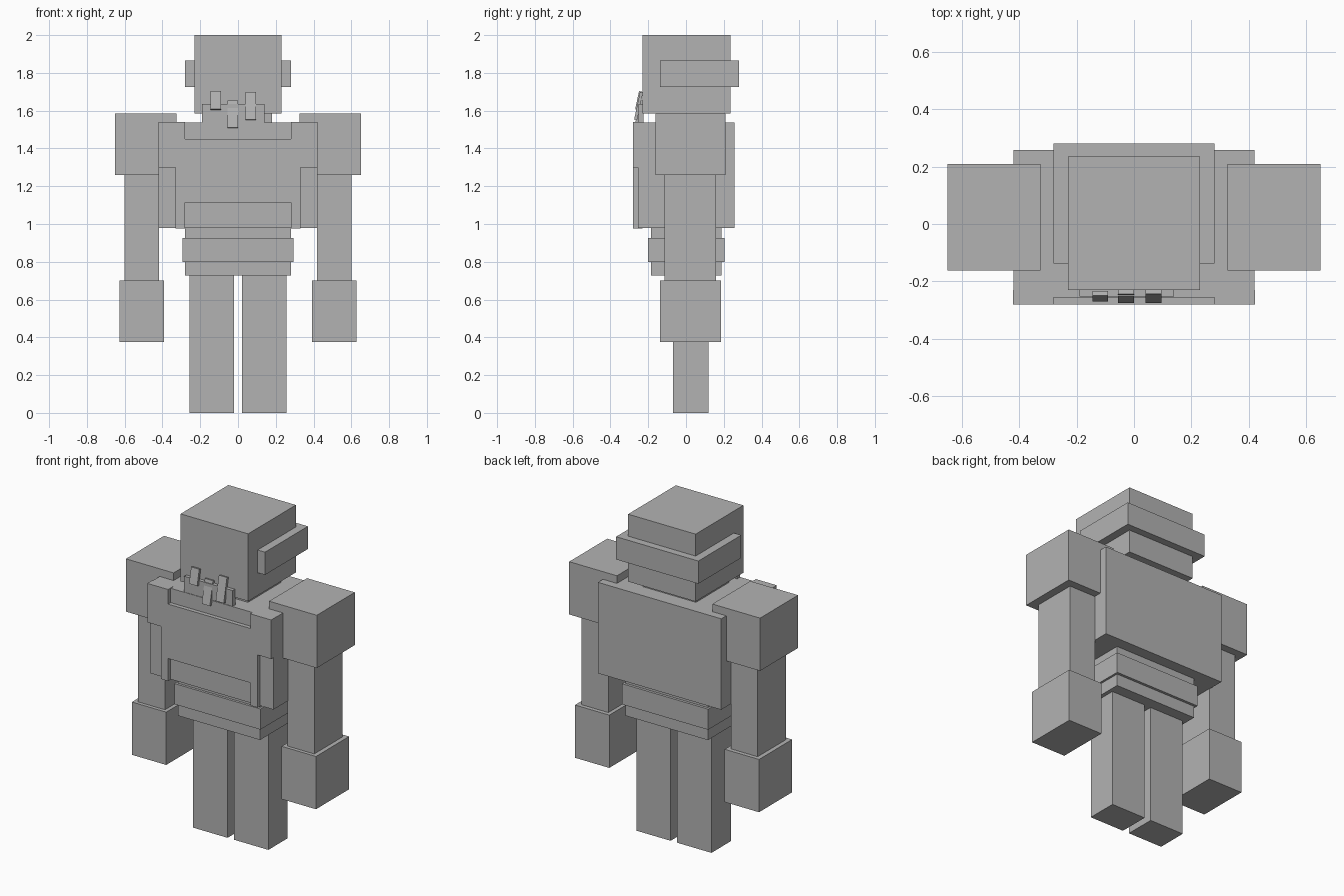
import bpy, bmesh, math
from mathutils import Matrix, Vector

if "Cube" in bpy.data.objects:
    bpy.data.objects.remove(bpy.data.objects["Cube"])

grey = bpy.data.materials.new("stone_grey")
grey.diffuse_color = (0.45, 0.45, 0.45, 1)
grey.use_nodes = True
grey.node_tree.nodes["Principled BSDF"].inputs["Base Color"].default_value = grey.diffuse_color


def finish(bm, name):
    bmesh.ops.recalc_face_normals(bm, faces=bm.faces)
    mesh = bpy.data.meshes.new(name)
    bm.to_mesh(mesh)
    bm.free()
    mesh.materials.append(grey)
    ob = bpy.data.objects.new(name, mesh)
    bpy.context.collection.objects.link(ob)
    return ob


def box(name, x, y, z, tilt=0):
    """Box from (min, max) ranges, optionally tilted about its centre on x."""
    bm = bmesh.new()
    size = [b - a for a, b in (x, y, z)]
    centre = Vector([(a + b) / 2 for a, b in (x, y, z)])
    mat = (Matrix.Translation(centre) @ Matrix.Rotation(tilt, 4, 'X')
           @ Matrix.Diagonal((*size, 1)))
    bmesh.ops.create_cube(bm, size=1, matrix=mat)
    return finish(bm, name)


def pair(name, x, y, z):
    """Right part and its mirrored left twin."""
    box("right_" + name, x, y, z)
    box("left_" + name, (-x[1], -x[0]), y, z)


# Head with a band around the sides and back, and a neck
box("head", (-0.23, 0.23), (-0.23, 0.235), (1.585, 2.0))
box("head_band", (-0.28, 0.28), (-0.137, 0.28), (1.725, 1.865))
box("neck", (-0.18, 0.18), (-0.16, 0.16), (1.50, 1.60))

# Torso, hips and belt
box("torso", (-0.42, 0.42), (-0.255, 0.257), (0.978, 1.538))
box("hips", (-0.28, 0.28), (-0.185, 0.187), (0.727, 1.0))
box("belt", (-0.293, 0.293), (-0.2, 0.203), (0.80, 0.927))

# Chest armour: one mirrored outline, extruded backwards
half = [(0.28, 1.45), (0.28, 1.54), (0.422, 1.54), (0.422, 1.30),
        (0.33, 1.30), (0.33, 0.976), (0.28, 0.976), (0.28, 1.115)]
outline = half + [(-x, z) for x, z in reversed(half)]
bm = bmesh.new()
face = bm.faces.new([bm.verts.new((x, -0.28, z)) for x, z in outline])
ext = bmesh.ops.extrude_face_region(bm, geom=[face])
back = [v for v in ext["geom"] if isinstance(v, bmesh.types.BMVert)]
bmesh.ops.translate(bm, verts=back, vec=(0, 0.05, 0))
finish(bm, "chest_armour")

# Arms and legs
pair("shoulder", (0.325, 0.65), (-0.162, 0.208), (1.26, 1.585))
pair("arm", (0.417, 0.60), (-0.115, 0.16), (0.69, 1.27))
pair("hand", (0.393, 0.627), (-0.137, 0.185), (0.375, 0.70))
pair("leg", (0.022, 0.256), (-0.07, 0.118), (0.0, 0.74))

# Collar strip with leaning teeth under the chin
box("collar_strip", (-0.19, 0.14), (-0.252, -0.225), (1.53, 1.635))
for name, x, z in (("left", -0.145, (1.605, 1.703)),
                   ("middle", -0.055, (1.507, 1.655)),
                   ("right", 0.04, (1.55, 1.70))):
    box(name + "_tooth", (x, x + 0.055), (-0.259, -0.243), z, tilt=-math.radians(12))
